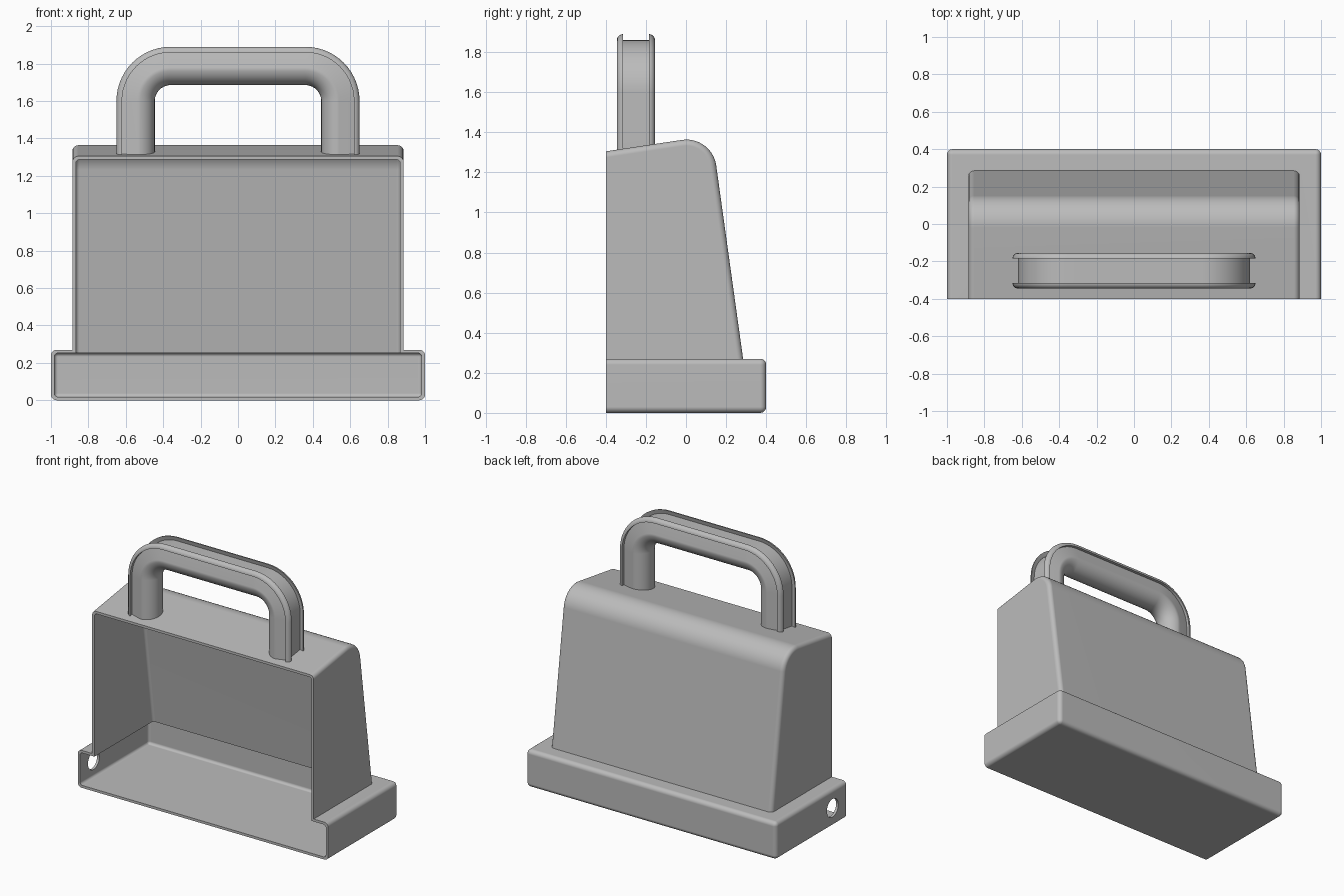
import bpy, bmesh
from math import sin, cos, pi, atan, radians
from mathutils import Vector

cube = bpy.data.objects.get("Cube")
if cube:
    bpy.data.objects.remove(cube, do_unlink=True)

FRONT, WALL, EDGE = -0.4, 0.018, 0.03
ROOF_SLOPE, BACK_SLOPE = 0.15, 0.139

grey = bpy.data.materials.new("plain grey")
grey.use_nodes = True
colour = (0.5, 0.5, 0.5, 1)
grey.diffuse_color = colour
grey.node_tree.nodes["Principled BSDF"].inputs["Base Color"].default_value = colour


def roof_height(y):
    return 1.305 + ROOF_SLOPE * (y - FRONT)


def to_object(name, bm):
    bmesh.ops.recalc_face_normals(bm, faces=bm.faces[:])
    mesh = bpy.data.meshes.new(name)
    bm.to_mesh(mesh)
    bm.free()
    obj = bpy.data.objects.new(name, mesh)
    bpy.context.collection.objects.link(obj)
    return obj


def prism(name, profile, half_width, keep_sharp, radius):
    """Extrude a (y, z) profile across x and round all edges not kept sharp."""
    bm = bmesh.new()
    ends = [[bm.verts.new((x, y, z)) for y, z in profile]
            for x in (-half_width, half_width)]
    bm.faces.new(ends[0])
    bm.faces.new(ends[1][::-1])
    n = len(profile)
    for i in range(n):
        j = (i + 1) % n
        bm.faces.new((ends[0][i], ends[1][i], ends[1][j], ends[0][j]))
    bmesh.ops.recalc_face_normals(bm, faces=bm.faces[:])
    edges = [e for e in bm.edges if e.calc_face_angle(0) > radians(40)
             and not keep_sharp(e.verts[0].co, e.verts[1].co)]
    bmesh.ops.bevel(bm, geom=edges, offset=radius, segments=6, profile=0.5,
                    affect='EDGES', clamp_overlap=True)
    return to_object(name, bm)


def hood(name, inset, front, bottom):
    """Tapered upper body with a rounded top back edge."""
    a, b, r = atan(ROOF_SLOPE), atan(BACK_SLOPE), 0.15
    cy = -0.02 + r * sin(a)
    cz = roof_height(-0.02) - r * cos(a)
    r -= inset
    steps = 14
    arc = []
    for i in range(steps + 1):
        t = (pi / 2 + a) + (b - pi / 2 - a) * i / steps
        arc.append((cy + r * cos(t), cz + r * sin(t)))
    (sy, sz), (ey, ez) = arc[0], arc[-1]
    profile = [(front, bottom), (front, sz + ROOF_SLOPE * (front - sy))] + arc
    profile.append((ey + BACK_SLOPE * (ez - bottom), bottom))

    def sharp(p, q):
        return (max(p.y, q.y) < front + 0.001) or (max(p.z, q.z) < bottom + 0.001)
    return prism(name, profile, 0.885 - inset, sharp, EDGE - inset * 0.6)


def tray(name, inset, front):
    """Rounded base box with a plain front."""
    y, lo, hi = 0.4 - inset, inset, 0.27 - inset
    profile = [(front, lo), (front, hi), (y, hi), (y, lo)]
    return prism(name, profile, 1 - inset,
                 lambda p, q: max(p.y, q.y) < front + 0.001, EDGE - inset * 0.6)


def combine(target, other, operation):
    mod = target.modifiers.new("combine", 'BOOLEAN')
    mod.operation, mod.solver, mod.object = operation, 'EXACT', other
    bpy.context.view_layer.update()
    graph = bpy.context.evaluated_depsgraph_get()
    mesh = bpy.data.meshes.new_from_object(target.evaluated_get(graph))
    target.modifiers.clear()
    target.data = mesh
    bpy.data.objects.remove(other, do_unlink=True)


def finish(obj):
    obj.data.materials.clear()
    obj.data.materials.append(grey)
    bpy.ops.object.select_all(action='DESELECT')
    obj.select_set(True)
    bpy.context.view_layer.objects.active = obj
    bpy.ops.object.shade_smooth_by_angle(angle=radians(30))
    mod = obj.modifiers.new("even shading", 'WEIGHTED_NORMAL')
    mod.keep_sharp = True


# Hollow housing, open at the front
housing = hood("housing", 0, FRONT, 0.1)
combine(housing, tray("base_outer", 0, FRONT), 'UNION')
cavity = hood("cavity", WALL, FRONT - 0.2, 0.1)
combine(cavity, tray("base_inner", WALL, FRONT - 0.2), 'UNION')
combine(housing, cavity, 'DIFFERENCE')

# Round cable hole in one side of the base
bpy.ops.mesh.primitive_cylinder_add(vertices=40, radius=0.065, depth=0.2,
                                    location=(-1, -0.245, 0.135),
                                    rotation=(0, pi / 2, 0))
combine(housing, bpy.context.object, 'DIFFERENCE')
finish(housing)

# Handle section: flat outside with small fillets, round inside
half, depth, fillet = 0.1025, 0.095, 0.03
section = []
for side in (1, -1):
    for i in range(7):
        t = pi / 2 * (i / 6 if side > 0 else 1 - i / 6)
        section.append((half - fillet + fillet * sin(t) if side < 0
                        else half - fillet + fillet * cos(t),
                        side * (depth - fillet + fillet * (sin(t) if side > 0 else cos(t)))))
        if side < 0:
            section[-1] = (half - fillet + fillet * cos(t),
                           -(depth - fillet + fillet * sin(t)))
for i in range(17):
    t = -pi / 2 - pi * i / 16
    section.append((depth - half + depth * cos(t), depth * sin(t)))

# Handle path: leg, bend, bar, bend, leg
bend = 0.1875
path = [(Vector((-0.36 - bend, 0, 1.3)), Vector((-1, 0, 0)))]
for sx, start in ((-0.36, pi), (0.36, pi / 2)):
    for i in range(15):
        t = start - pi / 2 * i / 14
        out = Vector((cos(t), 0, sin(t)))
        path.append((Vector((sx, 0, 1.6)) + out * bend, out))
path.append((Vector((0.36 + bend, 0, 1.3)), Vector((1, 0, 0))))

bm = bmesh.new()
rings = []
for k, (centre, out) in enumerate(path):
    ring = []
    for u, v in section:
        p = centre + out * u + Vector((0, v - 0.25, 0))
        if k in (0, len(path) - 1):
            p.z = roof_height(p.y) - 0.006
        ring.append(bm.verts.new(p))
    rings.append(ring)
n = len(section)
for r0, r1 in zip(rings, rings[1:]):
    for i in range(n):
        j = (i + 1) % n
        bm.faces.new((r0[i], r0[j], r1[j], r1[i]))
bm.faces.new(rings[0])
bm.faces.new(rings[-1])
bmesh.ops.remove_doubles(bm, verts=bm.verts[:], dist=0.0005)
finish(to_object("handle", bm))
